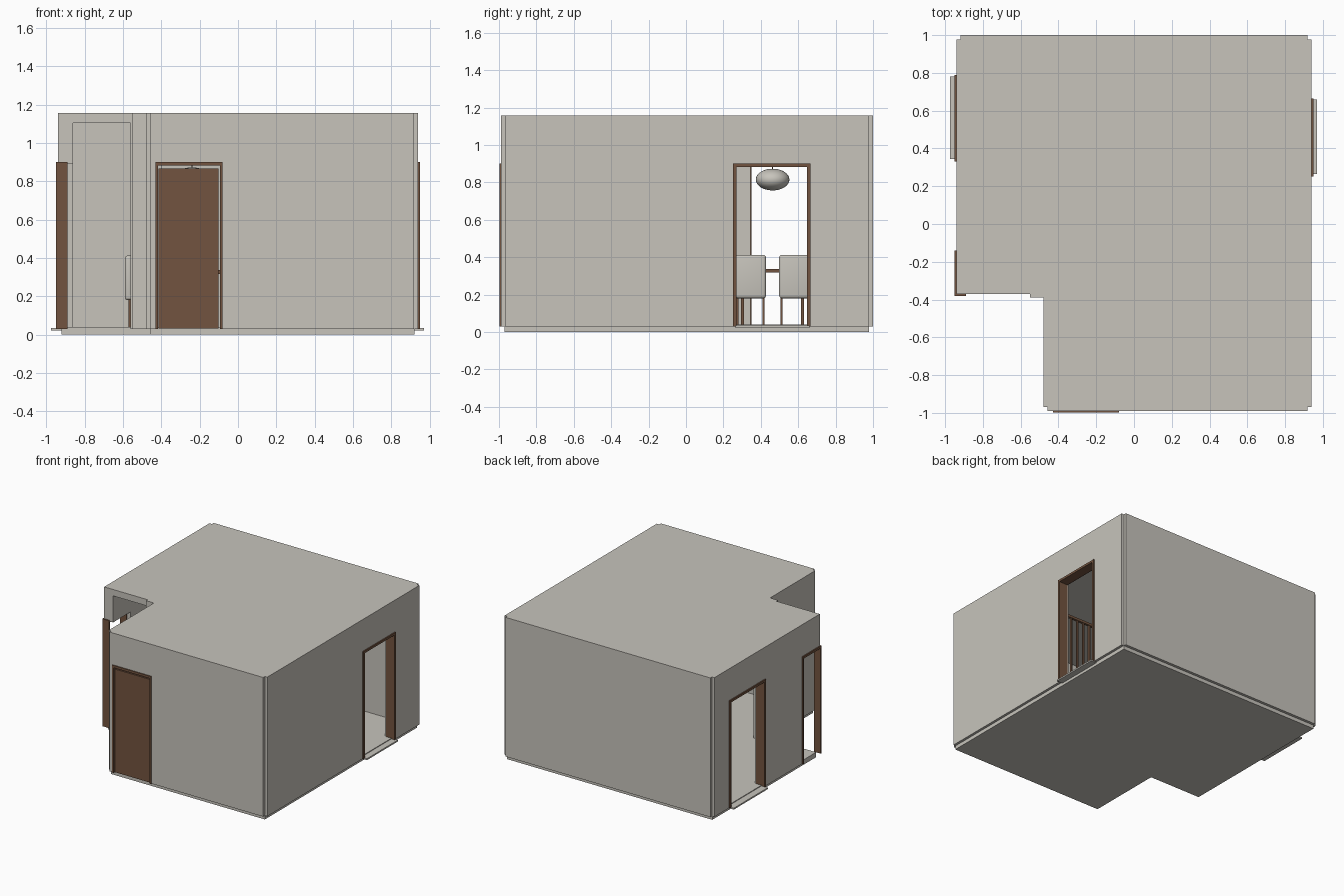
import bpy, bmesh
from mathutils import Vector

cube = bpy.data.objects.get("Cube")
if cube:
    bpy.data.objects.remove(cube, do_unlink=True)


def material(name, rgb):
    m = bpy.data.materials.new(name)
    m.use_nodes = True
    m.diffuse_color = (*rgb, 1)
    bsdf = next(n for n in m.node_tree.nodes if n.type == 'BSDF_PRINCIPLED')
    bsdf.inputs["Base Color"].default_value = (*rgb, 1)
    return m


PLASTER = material("warm grey plaster", (0.57, 0.55, 0.50))
WOOD = material("brown wood", (0.17, 0.088, 0.05))


def finish(name, bm, mat):
    bmesh.ops.recalc_face_normals(bm, faces=bm.faces)
    mesh = bpy.data.meshes.new(name)
    bm.to_mesh(mesh)
    bm.free()
    ob = bpy.data.objects.new(name, mesh)
    bpy.context.collection.objects.link(ob)
    mesh.materials.append(mat)
    return ob


def prism(name, outline, z0, z1, mat):
    bm = bmesh.new()
    face = bm.faces.new([bm.verts.new((x, y, z0)) for x, y in outline])
    top = bmesh.ops.extrude_face_region(bm, geom=[face])["geom"]
    bmesh.ops.translate(bm, vec=(0, 0, z1 - z0),
                        verts=[v for v in top if isinstance(v, bmesh.types.BMVert)])
    return finish(name, bm, mat)


def box(name, x, y, z, mat, bevel=0):
    bm = bmesh.new()
    bmesh.ops.create_cube(bm, size=1)
    for v in bm.verts:
        v.co = [a[0] + (c + 0.5) * (a[1] - a[0]) for a, c in zip((x, y, z), v.co)]
    if bevel:
        bmesh.ops.bevel(bm, geom=bm.edges[:], offset=bevel, segments=4,
                        profile=0.5, affect='EDGES')
    ob = finish(name, bm, mat)
    if bevel:
        smooth(ob)
    return ob


def smooth(ob):
    bpy.ops.object.select_all(action='DESELECT')
    bpy.context.view_layer.objects.active = ob
    ob.select_set(True)
    bpy.ops.object.shade_smooth_by_angle()


def cut(ob, cutter):
    mod = ob.modifiers.new("cut", 'BOOLEAN')
    mod.operation, mod.solver, mod.object = 'DIFFERENCE', 'EXACT', cutter
    bpy.context.view_layer.objects.active = ob
    bpy.ops.object.modifier_apply(modifier=mod.name)
    bpy.data.objects.remove(cutter, do_unlink=True)


def notched(points, s, plain=()):
    """Outline with a small square step taken out of each corner."""
    out = []
    for i, p in enumerate(points):
        p = Vector(p)
        if i in plain:
            out.append(p)
            continue
        a = (p - Vector(points[i - 1])).normalized() * s
        b = (Vector(points[(i + 1) % len(points)]) - p).normalized() * s
        out += [p - a, p - a + b, p + b]
    return out


# Walls and roof in one shell, with a step by the porch corner
outer = [(-0.94, -0.37), (-0.55, -0.37), (-0.55, -0.39), (-0.48, -0.39),
         (-0.48, -0.99), (0.94, -0.99), (0.94, 1), (-0.94, 1)]
shell = prism("walls_and_roof", notched(outer, 0.022, (0, 1, 2, 3)), 0.03, 1.157, PLASTER)
inner = [(-0.86, -0.29), (-0.40, -0.29), (-0.40, -0.91), (0.86, -0.91), (0.86, 0.92), (-0.86, 0.92)]
cut(shell, prism("room_cutter", inner, 0.01, 1.105, PLASTER))

# Openings: porch, porch side, two side doorways, front door
openings = [
    ((-0.86, -0.56), (-0.5, -0.2), (0.01, 1.105)),
    ((-1.1, -0.8), (-0.45, -0.15), (0.01, 0.89)),
    ((-1.1, -0.8), (0.345, 0.78), (0.01, 0.89)),
    ((0.8, 1.1), (0.265, 0.655), (0.01, 0.89)),
    ((-0.42, -0.09), (-1.1, -0.8), (0.01, 0.89)),
]
for o in openings:
    cut(shell, box("opening_cutter", *o, PLASTER))

# Floor slab, slightly inset below the walls
floor = [(-0.92, -0.35), (-0.46, -0.35), (-0.46, -0.97), (0.92, -0.97), (0.92, 0.978), (-0.92, 0.978)]
prism("floor_slab", floor, 0, 0.04, PLASTER)


# Door frames: two jambs and a head, along x or y
def frame(name, along, span, depth, w=0.017):
    a, b = span
    pieces = {"jamb_a": ((a, a + w), (0.03, 0.90)), "jamb_b": ((b - w, b), (0.03, 0.90)),
              "head": ((a + w, b - w), (0.882, 0.90))}
    for part, (s, z) in pieces.items():
        x, y = (s, depth) if along == 'x' else (depth, s)
        box(f"{name}_{part}", x, y, z, WOOD)


frame("porch_frame", 'y', (-0.38, -0.14), (-0.949, -0.89), 0.013)
frame("west_frame", 'y', (0.332, 0.79), (-0.949, -0.87))
frame("east_frame", 'y', (0.252, 0.665), (0.87, 0.949))
frame("front_frame", 'x', (-0.43, -0.08), (-0.998, -0.92), 0.014)
box("front_door", (-0.414, -0.102), (-0.985, -0.955), (0.032, 0.867), WOOD)

# Doorsteps
box("west_sill", (-0.975, -0.86), (0.345, 0.78), (0.022, 0.034), PLASTER)
box("east_sill", (0.86, 0.97), (0.265, 0.66), (0.022, 0.034), PLASTER)

# Dining table under the lamp
CX, CY = -0.24, 0.463
box("table_top", (CX - 0.21, CX + 0.21), (CY - 0.18, CY + 0.18), (0.318, 0.338), WOOD)
for sx in (-1, 1):
    for sy in (-1, 1):
        x, y = CX + sx * 0.19, CY + sy * 0.16
        box("table_leg", (x - 0.008, x + 0.008), (y - 0.008, y + 0.008), (0.04, 0.318), WOOD)

# Four padded chairs, two on each side
for sx in (-1, 1):
    for sy in (-1, 1):
        y = CY + sy * 0.118
        xs = lambda u, v: tuple(sorted((CX + sx * u, CX + sx * v)))
        box("chair_back", xs(0.31, 0.35), (y - 0.083, y + 0.083), (0.18, 0.413), PLASTER, 0.016)
        box("chair_seat", xs(0.18, 0.345), (y - 0.083, y + 0.083), (0.18, 0.22), PLASTER, 0.016)
        for u in (0.2, 0.32):
            for t in (-0.07, 0.07):
                box("chair_leg", xs(u, u + 0.01), (y + t - 0.005, y + t + 0.005), (0.04, 0.19), WOOD)

# Pendant lamp
bm = bmesh.new()
bmesh.ops.create_uvsphere(bm, u_segments=32, v_segments=16, radius=1)
for v in bm.verts:
    v.co = (CX + v.co.x * 0.09, CY + v.co.y * 0.09, 0.815 + v.co.z * 0.058)
smooth(finish("lamp_shade", bm, PLASTER))
box("lamp_cord", (CX - 0.003, CX + 0.003), (CY - 0.003, CY + 0.003), (0.87, 1.11), WOOD)

# Slatted wooden screen beside the east doorway
box("screen_rail", (0.2, 0.84), (0.19, 0.21), (0.66, 0.68), WOOD)
for i in range(12):
    x = 0.205 + i * 0.057
    box("screen_slat", (x - 0.007, x + 0.007), (0.193, 0.207), (0.04, 0.66), WOOD)
